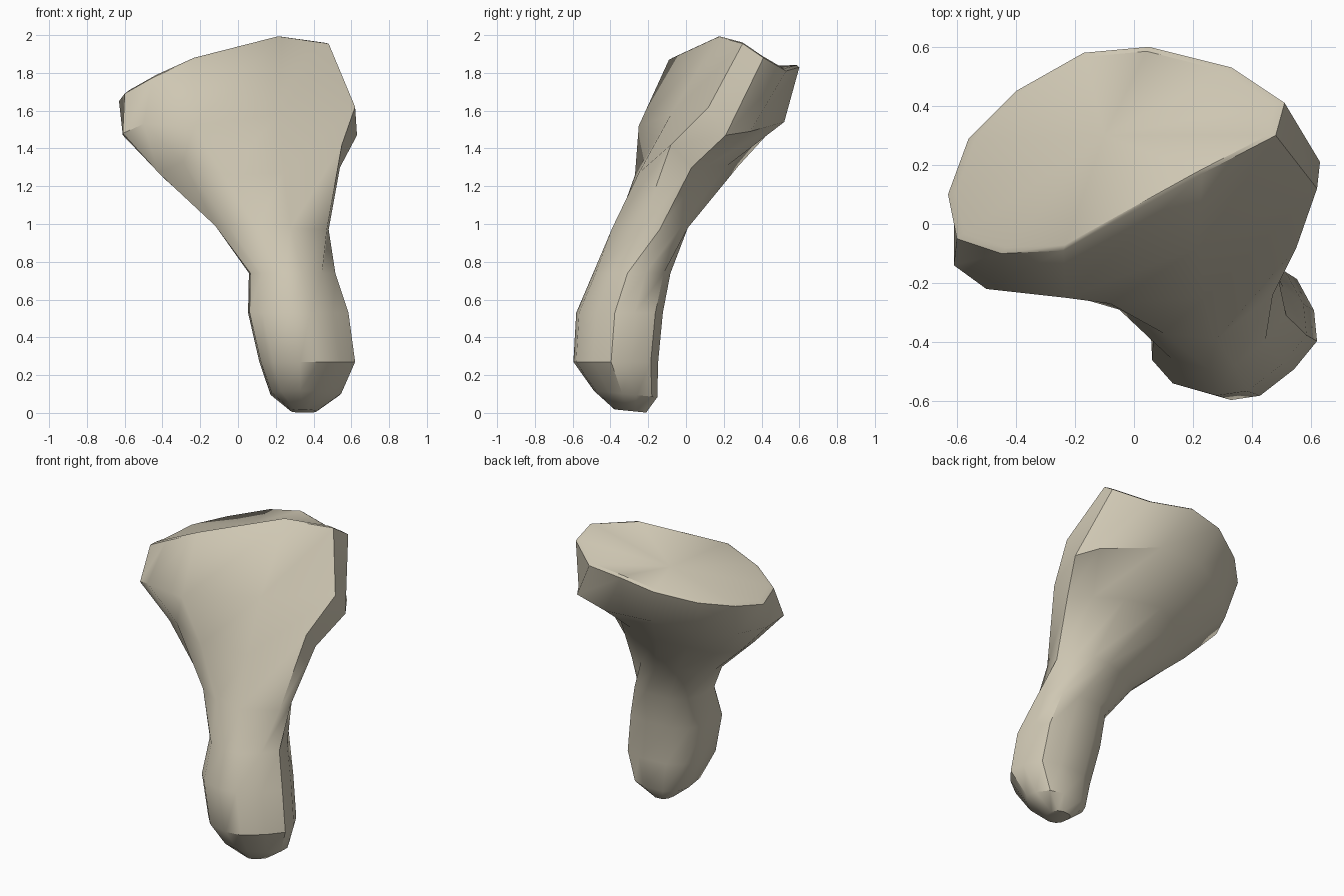
import bpy
import bmesh
import math
from mathutils import Vector

default_cube = bpy.data.objects.get("Cube")
if default_cube:
    bpy.data.objects.remove(default_cube, do_unlink=True)

SIDES = 12


def make_material(name, colour):
    material = bpy.data.materials.new(name)
    material.use_nodes = True
    material.diffuse_color = colour
    material.node_tree.nodes["Principled BSDF"].inputs["Base Color"].default_value = colour
    return material


def rounded_section(z, left, right, front, back, tilt=0.0):
    """Oval section with two boxy corners and a cut-away front right corner."""
    points = []
    half_width, half_depth = (right - left) / 2, (back - front) / 2
    for step in range(SIDES):
        angle = math.radians(200 + step * 360 / SIDES)
        c, s = math.cos(angle), math.sin(angle)
        power = 0.96 - 0.18 * math.sin(2 * angle) + 0.32 * math.cos(angle + math.pi / 4)
        x = math.copysign(abs(c) ** power, c) * half_width
        y = math.copysign(abs(s) ** power, s) * half_depth
        points.append(Vector(((left + right) / 2 + x, (front + back) / 2 + y, z + tilt * y)))
    return points


def free_section(*points):
    return [Vector(point) for point in points]


def bridge(bm, lower, upper):
    for i in range(SIDES):
        j = (i + 1) % SIDES
        bm.faces.new((lower[i], lower[j], upper[j], upper[i]))


# Knob and shaft, from the foot upwards
foot_and_shaft = [
    rounded_section(0.01, 0.28, 0.42, -0.38, -0.21, -0.1),
    rounded_section(0.1, 0.17, 0.55, -0.49, -0.15, -0.1),
    rounded_section(0.27, 0.11, 0.625, -0.6, -0.145),
    rounded_section(0.53, 0.05, 0.59, -0.585, -0.12),
    rounded_section(0.74, 0.055, 0.52, -0.495, -0.08),
]

# Narrow neck
neck = free_section(
    (-.12, -.2, .99), (-.05, -.29, .99), (.1, -.37, .98), (.28, -.39, .98),
    (.47, -.24, .97), (.48, -.14, .97), (.42, -.04, .97), (.32, .01, .98),
    (.2, .01, .98), (.08, -.03, .98), (-.03, -.08, .98), (-.11, -.14, .99))

# Underside of the flared head, hollowed at the back right
flare = free_section(
    (-.42, -.11, 1.27), (-.29, -.22, 1.33), (-.08, -.27, 1.26), (.24, -.25, 1.27),
    (.55, -.08, 1.42), (.54, .03, 1.3), (.41, .11, 1.31), (.25, .22, 1.31),
    (.02, .28, 1.31), (-.15, .2, 1.28), (-.28, .09, 1.23), (-.39, 0, 1.24))

# Widest part of the head
shoulder = free_section(
    (-.61, -.14, 1.48), (-.5, -.22, 1.53), (-.23, -.25, 1.52), (.22, -.08, 1.58),
    (.62, .12, 1.62), (.63, .21, 1.47), (.55, .34, 1.49), (.22, .52, 1.54),
    (-.1, .5, 1.55), (-.36, .38, 1.5), (-.52, .22, 1.47), (-.61, .03, 1.47))

# Slanted rim
rim = free_section(
    (-.6, -.05, 1.69), (-.45, -.1, 1.775), (-.24, -.09, 1.87), (.23, .17, 1.99),
    (.48, .3, 1.955), (.51, .41, 1.88), (.33, .53, 1.81), (.05, .6, 1.83),
    (-.17, .58, 1.79), (-.4, .45, 1.73), (-.56, .29, 1.69), (-.63, .1, 1.65))

# Dished end face, inside a narrow raised lip
dish_centre = Vector((-.1, .3, 1.83))
lip = [point.lerp(dish_centre, 0.05) + Vector((0, 0, 0.012)) for point in rim]

bm = bmesh.new()
rings = [[bm.verts.new(p) for p in section]
         for section in foot_and_shaft + [neck, flare, shoulder, rim, lip]]
for lower, upper in zip(rings, rings[1:]):
    bridge(bm, lower, upper)
bm.faces.new(list(reversed(rings[0])))
centre = bm.verts.new(dish_centre)
for i in range(SIDES):
    bm.faces.new((rings[-1][i], rings[-1][(i + 1) % SIDES], centre))
bmesh.ops.recalc_face_normals(bm, faces=bm.faces)

mesh = bpy.data.meshes.new("flared_shank")
bm.to_mesh(mesh)
bm.free()
mesh.materials.append(make_material("pale_bone", (0.62, 0.57, 0.45, 1)))
shank = bpy.data.objects.new("flared_shank", mesh)
bpy.context.collection.objects.link(shank)

# Smooth sides with crisp rim edges
bpy.ops.object.select_all(action="DESELECT")
shank.select_set(True)
bpy.context.view_layer.objects.active = shank
bpy.ops.object.shade_smooth_by_angle(angle=math.radians(38))
